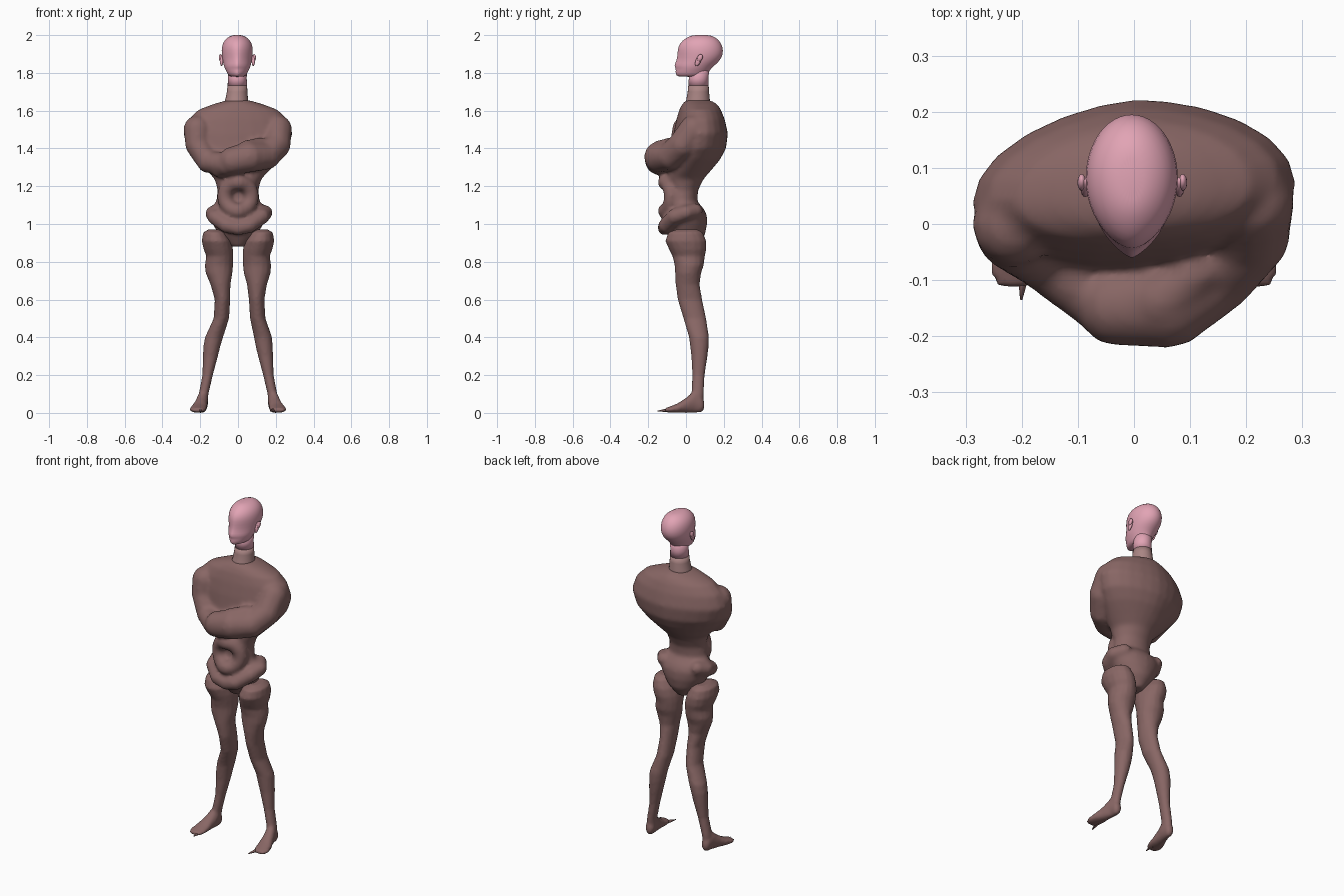
import bpy, bmesh, math
from mathutils import Vector, Matrix

if "Cube" in bpy.data.objects:
    bpy.data.objects.remove(bpy.data.objects["Cube"])


def material(name, rgb):
    m = bpy.data.materials.new(name)
    m.diffuse_color = (*rgb, 1)
    m.use_nodes = True
    m.node_tree.nodes["Principled BSDF"].inputs["Base Color"].default_value = m.diffuse_color
    return m


BROWN = material("brown_skin", (0.25, 0.135, 0.13))
NECK = material("dusty_neck", (0.40, 0.235, 0.23))
PINK = material("pink_skin", (0.76, 0.37, 0.46))


def finish(name, bm, mat, subdiv=0, voxel=0, smooth=0):
    bmesh.ops.recalc_face_normals(bm, faces=bm.faces)
    for f in bm.faces:
        f.smooth = True
    me = bpy.data.meshes.new(name)
    bm.to_mesh(me)
    bm.free()
    me.materials.append(mat)
    ob = bpy.data.objects.new(name, me)
    bpy.context.collection.objects.link(ob)
    if voxel:
        r = ob.modifiers.new("fuse", 'REMESH')
        r.mode, r.voxel_size, r.use_smooth_shade = 'VOXEL', voxel, True
        s = ob.modifiers.new("soften", 'SMOOTH')
        s.factor, s.iterations = 0.5, smooth
    if subdiv:
        ob.modifiers.new("round", 'SUBSURF').levels = subdiv
        ob.modifiers["round"].render_levels = subdiv
    return ob


def loft(bm, rings):
    """Skin a list of equal-length point rings and cap both ends."""
    rows = [[bm.verts.new(p) for p in r] for r in rings]
    n = len(rows[0])
    for a, b in zip(rows, rows[1:]):
        for i in range(n):
            bm.faces.new((a[i], a[(i + 1) % n], b[(i + 1) % n], b[i]))
    bm.faces.new(rows[0][::-1])
    bm.faces.new(rows[-1])


def level_ring(z, x0, x1, y0, y1, point=1.0, mid=0.5, skew=0.0, back=1.0, n=24):
    """Horizontal oval from x0..x1 and y0 (front)..y1 (back)."""
    cx, rx, ym = (x0 + x1) / 2, (x1 - x0) / 2, y0 + (y1 - y0) * mid
    out = []
    for i in range(n):
        t = 2 * math.pi * i / n
        c, s = math.cos(t), math.sin(t)
        c = math.copysign(abs(c) ** (point if s < 0 else back), c)
        x = cx + rx * c
        out.append((x, ym + s * ((y1 - ym) if s > 0 else (ym - y0)) + skew * x, z))
    return out


def ball(bm, loc, scale, tilt=0, n=12):
    """Ellipsoid lofted from latitude rings."""
    m = (Matrix.Translation(loc) @ Matrix.Rotation(tilt, 4, 'X')
         @ Matrix.Diagonal((*scale, 1)))
    lat = [math.pi * (k + .4) / 7.8 - math.pi / 2 for k in range(8)]
    loft(bm, [[m @ Vector((math.cos(a) * math.cos(2 * math.pi * i / n),
                           math.cos(a) * math.sin(2 * math.pi * i / n), math.sin(a)))
               for i in range(n)] for a in lat])


def limb(bm, path, steps=4):
    """Chain of overlapping balls through (x, y, z, radius) stations."""
    for a, b in zip(path, path[1:]):
        for k in range(steps):
            p = [u + (v - u) * k / steps for u, v in zip(a, b)]
            ball(bm, p[:3], (p[3],) * 3)
    ball(bm, path[-1][:3], (path[-1][3],) * 3)


# torso: height, half width, front, back; fused with arms, belly ring and hips
bm = bmesh.new()
torso = [(1.655, .06, .00, .13), (1.635, .13, -.02, .165), (1.605, .21, -.035, .185),
         (1.555, .262, -.05, .205), (1.48, .29, -.065, .222), (1.40, .268, -.075, .212),
         (1.34, .222, -.09, .18), (1.28, .165, -.10, .13), (1.24, .125, -.11, .095),
         (1.18, .108, -.085, .065), (1.12, .115, -.085, .06), (1.08, .15, -.08, .095),
         (1.05, .158, -.08, .11), (1.00, .135, -.085, .112), (.94, .10, -.08, .10), (.88, .04, -.04, .06)]
loft(bm, [level_ring(z, -w, w, f, b, mid=.42, skew=.06 if z > 1.3 else 0,
                     back=1.2 if z > 1.3 else 1) for z, w, f, b in torso])
# arm sweeping across the front
limb(bm, [(.21, .04, 1.50, .078), (.205, -.02, 1.42, .075), (.15, -.085, 1.36, .073),
          (.06, -.14, 1.355, .083), (-.03, -.145, 1.335, .074), (-.10, -.10, 1.29, .045)])
# arm tucked beneath it
limb(bm, [(-.215, .0, 1.50, .075), (-.215, -.02, 1.42, .066), (-.16, -.06, 1.33, .06),
          (-.06, -.135, 1.315, .06), (.05, -.135, 1.39, .055), (.12, -.08, 1.42, .04)])
# belly ring around a hollow
turns = [2 * math.pi * i / 30 for i in range(30)]
for t in turns:
    ball(bm, (.07 * math.cos(t), -.112 + .035 * abs(math.cos(t)), 1.145 + .076 * math.sin(t)), (.042,) * 3)
# drooping hip band
limb(bm, [(-.11, .05, 1.07, .04), (-.135, .0, 1.055, .04), (-.12, -.06, 1.035, .042),
          (-.06, -.105, .993, .042), (.0, -.112, .98, .04), (.06, -.105, .993, .042),
          (.125, -.06, 1.04, .043), (.145, .0, 1.06, .04), (.11, .05, 1.07, .04)])
finish("torso_with_folded_arms", bm, BROWN, voxel=.011, smooth=7)

# legs: height, inner x, outer x, front y, back y
leg = [(.972, .09, .155, -.05, .06), (.955, .062, .185, -.095, .09), (.91, .036, .192, -.11, .108),
       (.865, .026, .182, -.09, .108), (.83, .024, .168, -.072, .10), (.78, .026, .176, -.06, .094),
       (.74, .03, .172, -.058, .08), (.68, .044, .15, -.055, .072), (.60, .05, .132, -.044, .086),
       (.50, .056, .138, -.014, .107), (.40, .082, .178, .016, .122), (.35, .094, .184, .022, .12),
       (.30, .106, .186, .028, .114), (.20, .133, .189, .033, .099), (.10, .156, .208, .028, .094),
       (.03, .163, .212, .02, .09)]
# foot: y, centre x, half width, bottom, top
foot = [(.097, .186, .014, .02, .06), (.08, .186, .025, .002, .09), (.045, .188, .03, 0, .12),
        (.0, .198, .035, 0, .08), (-.045, .208, .044, 0, .05), (-.085, .214, .044, .001, .034),
        (-.112, .214, .03, .005, .025)]
for side, s, knee, tip in (("right", 1, .01, (.172, -.15, .01)), ("left", -1, -.012, (-.201, -.135, .01))):
    bm = bmesh.new()
    rings = []
    for z, a, b, f, k in leg:
        d = knee * max(0, 1 - abs(z - .55) / .2)
        rings.append([(s * x, y, h) for x, y, h in level_ring(z, a + d, b + d, f, k, n=16)])
    loft(bm, rings)
    loft(bm, [[(s * (cx + w * math.cos(t)), y, (lo + hi) / 2 + (hi - lo) / 2 * math.sin(t))
               for t in [2 * math.pi * i / 16 for i in range(16)]] for y, cx, w, lo, hi in foot])
    finish(side + "_leg", bm, BROWN, voxel=.009, smooth=3)

    # long pointed toe
    bm = bmesh.new()
    a, b = Vector((s * .195, -.07, .016)), Vector(tip)
    bmesh.ops.create_cone(bm, cap_ends=True, segments=8, radius1=.014, radius2=.002, depth=(b - a).length,
                          matrix=Matrix.Translation((a + b) / 2)
                          @ (b - a).to_track_quat('Z', 'Y').to_matrix().to_4x4())
    finish(side + "_toe", bm, BROWN)

    # ear
    bm = bmesh.new()
    ball(bm, (s * .084 - .003, .066, 1.866), (.009, .014, .033), -.4)
    ball(bm, (s * .09 - .003, .074, 1.88), (.008, .014, .02), -.4)
    finish(side + "_ear", bm, PINK)

# lower neck
bm = bmesh.new()
loft(bm, [level_ring(z, a, b, f, k) for z, a, b, f, k in
          [(1.61, -.08, .06, -.012, .13), (1.66, -.067, .053, .002, .126),
           (1.70, -.059, .05, .009, .122), (1.732, -.055, .048, .012, .12)]])
finish("lower_neck", bm, NECK)

# upper neck
bm = bmesh.new()
loft(bm, [level_ring(z, a, b, f, k) for z, a, b, f, k in
          [(1.732, -.055, .048, .012, .12), (1.77, -.053, .046, .015, .118), (1.83, -.055, .048, .02, .125)]])
finish("upper_neck", bm, PINK)

# head: height, half width, front, back, front pointedness
bm = bmesh.new()
head = [(1.779, .030, -.035, .09, 1.4), (1.785, .047, -.052, .114, 1.4), (1.805, .057, -.057, .121, 1.4),
        (1.822, .066, -.053, .133, 1.4), (1.838, .072, -.066, .15, 1.7), (1.865, .078, -.05, .181, 1.5),
        (1.90, .084, -.046, .199, 1.3), (1.94, .083, -.044, .195, 1.2), (1.972, .070, -.02, .177, 1.1),
        (1.992, .046, .012, .15, 1), (2.001, .020, .04, .12, 1)]
loft(bm, [level_ring(z, -w - .004, w - .004, f, b, point=p, mid=.52) for z, w, f, b, p in head])
finish("head", bm, PINK, subdiv=1)
